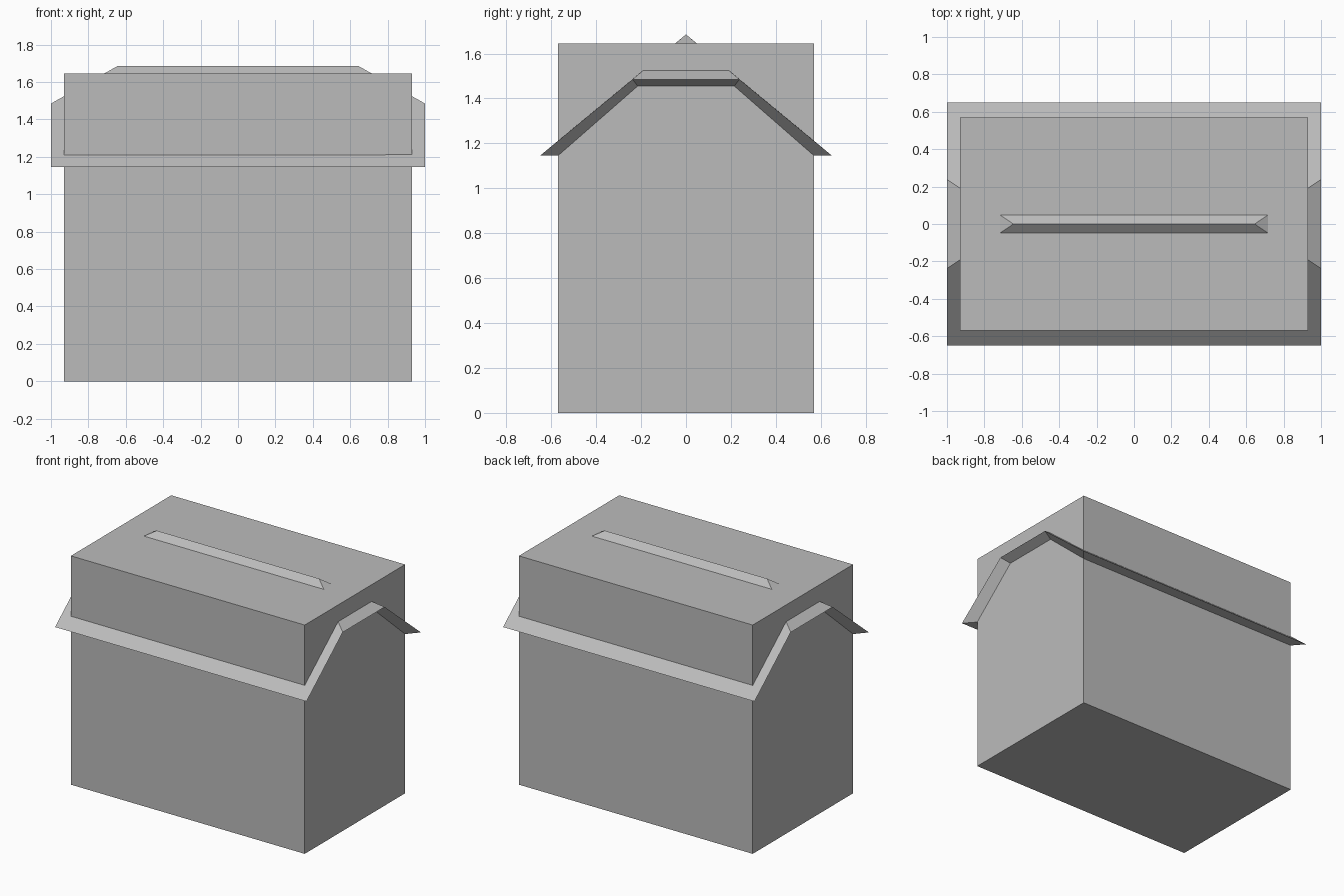
import bpy
import bmesh

cube = bpy.data.objects.get("Cube")
if cube:
    bpy.data.objects.remove(cube, do_unlink=True)

# One plain grey for everything
grey = bpy.data.materials.new("plain_grey")
grey.use_nodes = True
grey.diffuse_color = (0.5, 0.5, 0.5, 1)
grey.node_tree.nodes["Principled BSDF"].inputs["Base Color"].default_value = (0.5, 0.5, 0.5, 1)

WALL_X, WALL_Y, WALL_TOP = 0.93, 0.57, 1.645
EAVE_X, EAVE_Y, EAVE_Z = 1.0, 0.65, 1.145
HIP_Y, HIP_Z = 0.238, 1.485
RIDGE_X, RIDGE_Z = 0.645, 1.685
SOFFIT_Y, SOFFIT_Z = 0.215, 1.455


def finish(name, bm):
    bmesh.ops.recalc_face_normals(bm, faces=bm.faces)
    mesh = bpy.data.meshes.new(name)
    bm.to_mesh(mesh)
    bm.free()
    mesh.materials.append(grey)
    obj = bpy.data.objects.new(name, mesh)
    bpy.context.collection.objects.link(obj)
    return obj


# Main block of the building
bm = bmesh.new()
bmesh.ops.create_cube(bm, size=1)
for v in bm.verts:
    v.co.x *= 2 * WALL_X
    v.co.y *= 2 * WALL_Y
    v.co.z = (v.co.z + 0.5) * WALL_TOP
finish("walls", bm)

# Half-hipped roof shell with a knife edge and a soffit running in to the walls
bm = bmesh.new()


def end_profile(x, y_low, z_low, y_high, z_high):
    """Eave, hip, hip, eave points across one end."""
    pts = [(-y_low, z_low), (-y_high, z_high), (y_high, z_high), (y_low, z_low)]
    return [bm.verts.new((x, y, z)) for y, z in pts]


outer, inner, ridge = {}, {}, {}
for s in (-1, 1):
    outer[s] = end_profile(s * EAVE_X, EAVE_Y, EAVE_Z, HIP_Y, HIP_Z)
    inner[s] = end_profile(s * WALL_X, WALL_Y, EAVE_Z, SOFFIT_Y, SOFFIT_Z)
    ridge[s] = bm.verts.new((s * RIDGE_X, 0, RIDGE_Z))
    # Hipped end
    bm.faces.new((outer[s][1], outer[s][2], ridge[s]))
    # Soffit under the gable overhang
    for i in range(3):
        bm.faces.new((outer[s][i], outer[s][i + 1], inner[s][i + 1], inner[s][i]))

for eave, hip in ((0, 1), (3, 2)):
    # Long roof slope
    bm.faces.new((outer[-1][eave], outer[1][eave], outer[1][hip],
                  ridge[1], ridge[-1], outer[-1][hip]))
    # Flat soffit under the long eave
    bm.faces.new((outer[-1][eave], outer[1][eave], inner[1][eave], inner[-1][eave]))
finish("roof", bm)
